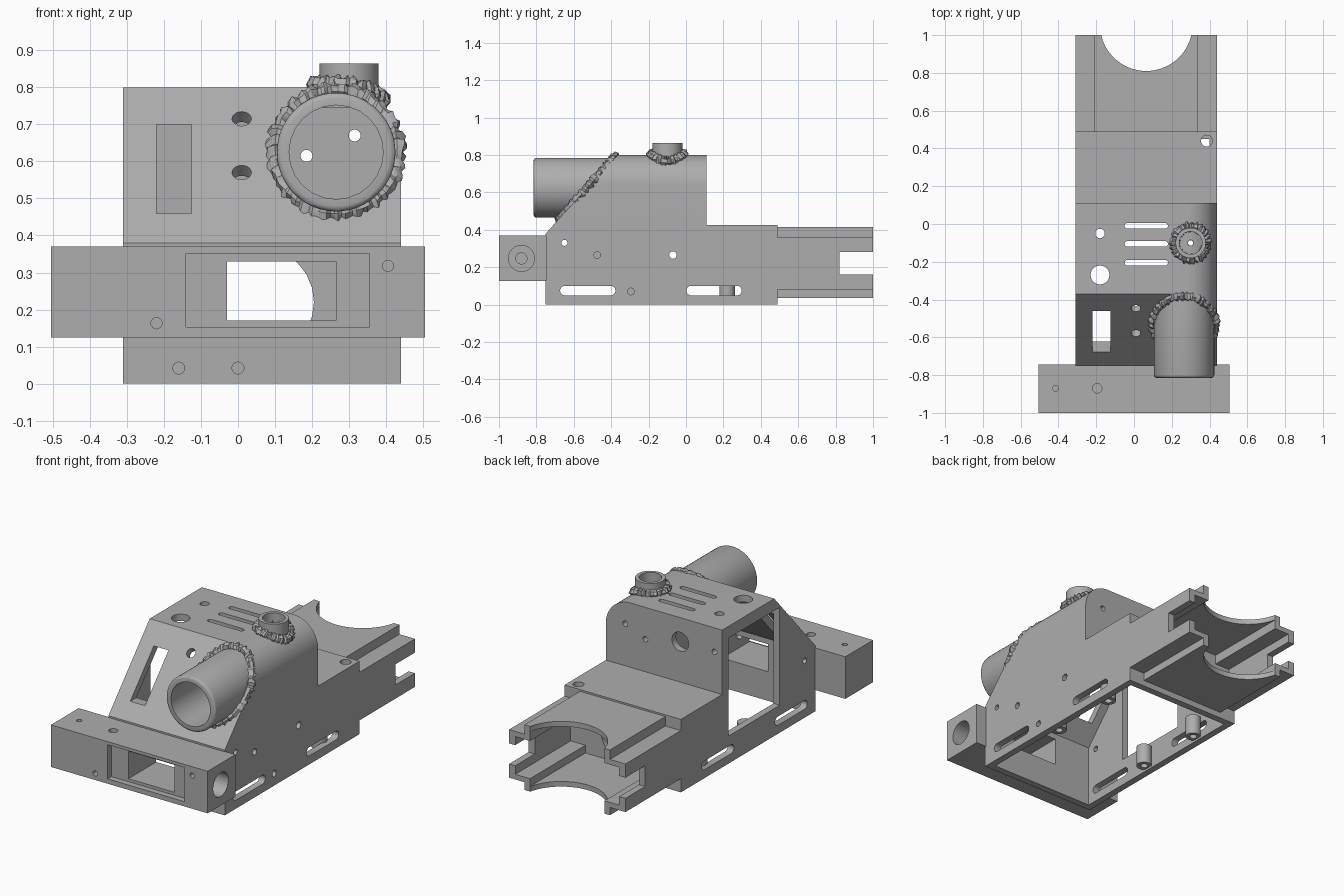
import bpy, bmesh, math, random
from mathutils import Vector, Matrix

random.seed(4)
if "Cube" in bpy.data.objects:
    bpy.data.objects.remove(bpy.data.objects["Cube"])

GREY = (0.42, 0.42, 0.42, 1)
steel = bpy.data.materials.new("plain grey")
steel.use_nodes = True
steel.diffuse_color = GREY
steel.node_tree.nodes["Principled BSDF"].inputs["Base Color"].default_value = GREY


def finish(name, bm):
    bmesh.ops.recalc_face_normals(bm, faces=bm.faces)
    mesh = bpy.data.meshes.new(name)
    bm.to_mesh(mesh)
    bm.free()
    mesh.materials.append(steel)
    ob = bpy.data.objects.new(name, mesh)
    bpy.context.collection.objects.link(ob)
    return ob


def box(name, x, y, z):
    bm = bmesh.new()
    bmesh.ops.create_cube(bm, size=1)
    for v in bm.verts:
        v.co = [r[0] if c < 0 else r[1] for c, r in zip(v.co, (x, y, z))]
    return finish(name, bm)


def rod(name, a, b, r, sides=32, rounding=0):
    a, b = Vector(a), Vector(b)
    bm = bmesh.new()
    turn = (b - a).to_track_quat('Z', 'Y').to_matrix().to_4x4()
    bmesh.ops.create_cone(bm, cap_ends=True, segments=sides, radius1=r, radius2=r,
                          depth=(b - a).length, matrix=Matrix.Translation((a + b) / 2) @ turn)
    if rounding:
        rim = [e for e in bm.edges if all((v.co - b).length < r * 1.01 for v in e.verts)]
        bmesh.ops.bevel(bm, geom=rim, offset=rounding, segments=3, profile=0.5, affect='EDGES')
    return finish(name, bm)


def extrude(name, points, axis, lo, hi, corner=None):
    """Extrude a (y,z) profile along x, or an (x,z) profile along y."""
    bm = bmesh.new()
    put = (lambda p, d: (d, p[0], p[1])) if axis == 'X' else (lambda p, d: (p[0], d, p[1]))
    face = bm.faces.new([bm.verts.new(put(p, lo)) for p in points])
    out = bmesh.ops.extrude_face_region(bm, geom=[face])
    step = Vector(put((0, 0), hi - lo))
    bmesh.ops.translate(bm, vec=step, verts=[v for v in out["geom"] if isinstance(v, bmesh.types.BMVert)])
    if corner:
        top = max(p[1] for p in points)
        edge = [e for e in bm.edges if all(v.co.z > top - .001 and v.co.x > hi - .001 for v in e.verts)]
        bmesh.ops.bevel(bm, geom=edge, offset=corner, segments=10, profile=0.5, affect='EDGES')
    return finish(name, bm)


def cut(target, *cutters):
    for c in cutters:
        mod = target.modifiers.new("cut", 'BOOLEAN')
        mod.operation, mod.solver, mod.object = 'DIFFERENCE', 'EXACT', c
        bpy.context.view_layer.objects.active = target
        bpy.ops.object.modifier_apply(modifier=mod.name)
        bpy.data.objects.remove(c)


def drill(target, a, b, r):
    cut(target, rod("drill", a, b, r, 24))


def slot(target, centre, half, r, along, depth_axis, depth):
    """Cut a round-ended slot."""
    bm = bmesh.new()
    u, d = Vector(along), Vector(depth_axis)
    w = d.cross(u)
    ring = []
    for i in range(16):
        t = 2 * math.pi * (i + .5) / 16
        side = (half - r) * (1 if math.cos(t) > 0 else -1)
        ring.append(Vector(centre) + u * (side + r * math.cos(t)) + w * r * math.sin(t) - d * depth / 2)
    face = bm.faces.new([bm.verts.new(p) for p in ring])
    out = bmesh.ops.extrude_face_region(bm, geom=[face])
    bmesh.ops.translate(bm, vec=d * depth, verts=[v for v in out["geom"] if isinstance(v, bmesh.types.BMVert)])
    cut(target, finish("slot", bm))


def weld(name, path, thick, steps=110, sides=8):
    """Lumpy bead following a closed path."""
    bm = bmesh.new()
    pts = [Vector(path(2 * math.pi * i / steps)) for i in range(steps)]
    mid = sum(pts, Vector()) / steps
    rings = []
    for i, p in enumerate(pts):
        tangent = (pts[(i + 1) % steps] - pts[i - 1]).normalized()
        out = (p - mid).normalized()
        up = tangent.cross(out)
        ring = []
        for j in range(sides):
            t = 2 * math.pi * j / sides
            r = thick * (random.uniform(.7, 1.25) + (.12 if i % 3 else -.15))
            ring.append(bm.verts.new(p + (out * math.cos(t) + up * math.sin(t)) * r))
        rings.append(ring)
    for i in range(steps):
        a, b = rings[i], rings[(i + 1) % steps]
        for j in range(sides):
            k = (j + 1) % sides
            bm.faces.new((a[j], a[k], b[k], b[j]))
    return finish(name, bm)


MID = 0.065          # centre line of the housing
LEFT, RIGHT = -0.31, 0.44

# Housing shell with sloped front, rounded shoulder and open bottom
housing = extrude("housing", [(-.75, 0), (.49, 0), (.49, .425), (.11, .425), (.11, .8), (-.37, .8), (-.75, .38)],
                  'X', LEFT, RIGHT, .16)
cut(housing, extrude("cavity", [(-.71, -.1), (.45, -.1), (.45, .385), (.07, .385), (.07, .76), (-.35, .76),
                                (-.71, .362)], 'X', LEFT + .04, RIGHT - .04, .12))
# Side doorway, front window, rear bore
cut(housing, box("door", (-.4, -.2), (-.42, .05), (.16, .73)),
    box("window", (-.03, .265), (-.85, -.6), (.17, .33)))
drill(housing, (MID - .01, .4, .22), (MID - .01, .55, .22), .15)
# Side slots and screw holes
for y in (-.525, .15):
    slot(housing, (MID, y, .075), .148, .026, (0, 1, 0), (1, 0, 0), 1)
for y, z, r in ((-.65, .33, .016), (-.07, .265, .02)):
    drill(housing, (-.5, y, z), (.6, y, z), r)
for y, z in ((-.475, .265), (-.295, .07)):
    drill(housing, (.3, y, z), (.6, y, z), .018)
# Roof vents and holes
for y in (-.01, -.105, -.205):
    slot(housing, (.065, y, .78), .115, .015, (1, 0, 0), (0, 0, 1), .2)
for x, y, z, r in ((-.18, -.05, .8, .025), (-.18, -.27, .8, .05), (.3, -.1, .8, .015), (.385, .44, .42, .03)):
    drill(housing, (x, y, z - .12), (x, y, z + .1), r)
# Back wall holes
for x, z, r in ((-.04, .66, .055), (.185, .615, .016), (.315, .67, .016), (-.26, .66, .016)):
    drill(housing, (x, 0, z), (x, .2, z), r)
# Sloped face: tall slot, two holes, pipe opening
normal = Vector((0, -.42, .38)).normalized()
cut(housing, box("slot", (-.22, -.125), (-.9, -.3), (.46, .70)))
for z in (.57, .715):
    p = Vector((.01, -.75 + (z - .38) * .905, z))
    drill(housing, p - normal * .1, p + normal * .1, .026)
drill(housing, (.265, -.9, .625), (.265, -.3, .625), .14)
for x in (-.16, 0):
    drill(housing, (x, -.8, .042), (x, -.725, .042), .016)

# Front cross bar with recessed window
bar = box("cross_bar", (-.505, .505), (-1, -.745), (.125, .37))
cut(bar, box("recess", (-.14, .355), (-1.1, -.965), (.153, .352)),
    box("window", (-.03, .265), (-1.1, -.6), (.17, .33)))
drill(bar, (.39, -.88, .247), (.6, -.88, .247), .07)
drill(bar, (.2, -.88, .247), (.45, -.88, .247), .03)
for x, z in ((.405, .318), (-.22, .163)):
    drill(bar, (x, -1.1, z), (x, -.96, z), .015)
for x, r in ((-.415, .015), (-.195, .025)):
    drill(bar, (x, -.87, .3), (x, -.87, .5), r)


# Rear cradle: stepped tube, open at the back
def stepped(half, inner, low, step, high, drop):
    right = [(inner, low), (inner, step), (half, step), (half, drop), (inner, drop), (inner, high)]
    return [(MID + x, z) for x, z in right] + [(MID - x, z) for x, z in reversed(right)]


cradle = extrude("rear_cradle", stepped(.375, .275, .035, .08, .415, .36), 'Y', .47, 1)
cut(cradle, extrude("hollow", stepped(.335, .24, .065, .11, .385, .33), 'Y', .4, 1.1),
    rod("arc", (MID, 1.055, -.1), (MID, 1.055, .6), .245, 64),
    box("notch", (-.5, .6), (.82, 1.1), (.16, .28)))

# Large front pipe
pipe = rod("front_pipe", (.265, -.35, .625), (.265, -.815, .625), .16, 64, .015)
drill(pipe, (.265, -.3, .625), (.265, -.9, .625), .127)
weld("front_pipe_weld", lambda t: (.265 + .165 * math.cos(t), -.75 + (.245 + .165 * math.sin(t)) * .905,
                                   .625 + .165 * math.sin(t)), .022)

# Small roof spout
spout = rod("roof_spout", (.3, -.1, .745), (.3, -.1, .865), .08, 48)
cut(spout, rod("bore", (.3, -.1, .78), (.3, -.1, .9), .06, 48))
drill(spout, (.3, -.1, .7), (.3, -.1, .9), .014)


def shoulder(t):
    x = .3 + .085 * math.cos(t)
    return x, -.1 + .085 * math.sin(t), .645 + math.sqrt(.16 ** 2 - max(0, x - .28) ** 2)


weld("roof_spout_weld", shoulder, .024, 80)

# Threaded bosses along the open bottom
for side, x in (("right", LEFT + .07), ("left", RIGHT - .07)):
    for end, y in (("front", -.2), ("rear", .22)):
        boss = rod(f"{side}_{end}_boss", (x, y, .012), (x, y, .13), .042, 24)
        drill(boss, (x, y, -.1), (x, y, .1), .02)

# Smooth curved surfaces, crisp edges
for ob in bpy.context.collection.objects:
    if ob.type == 'MESH' and steel.name in ob.data.materials:
        bpy.ops.object.select_all(action='DESELECT')
        ob.select_set(True)
        bpy.context.view_layer.objects.active = ob
        bpy.ops.object.shade_smooth_by_angle(angle=math.radians(30))
